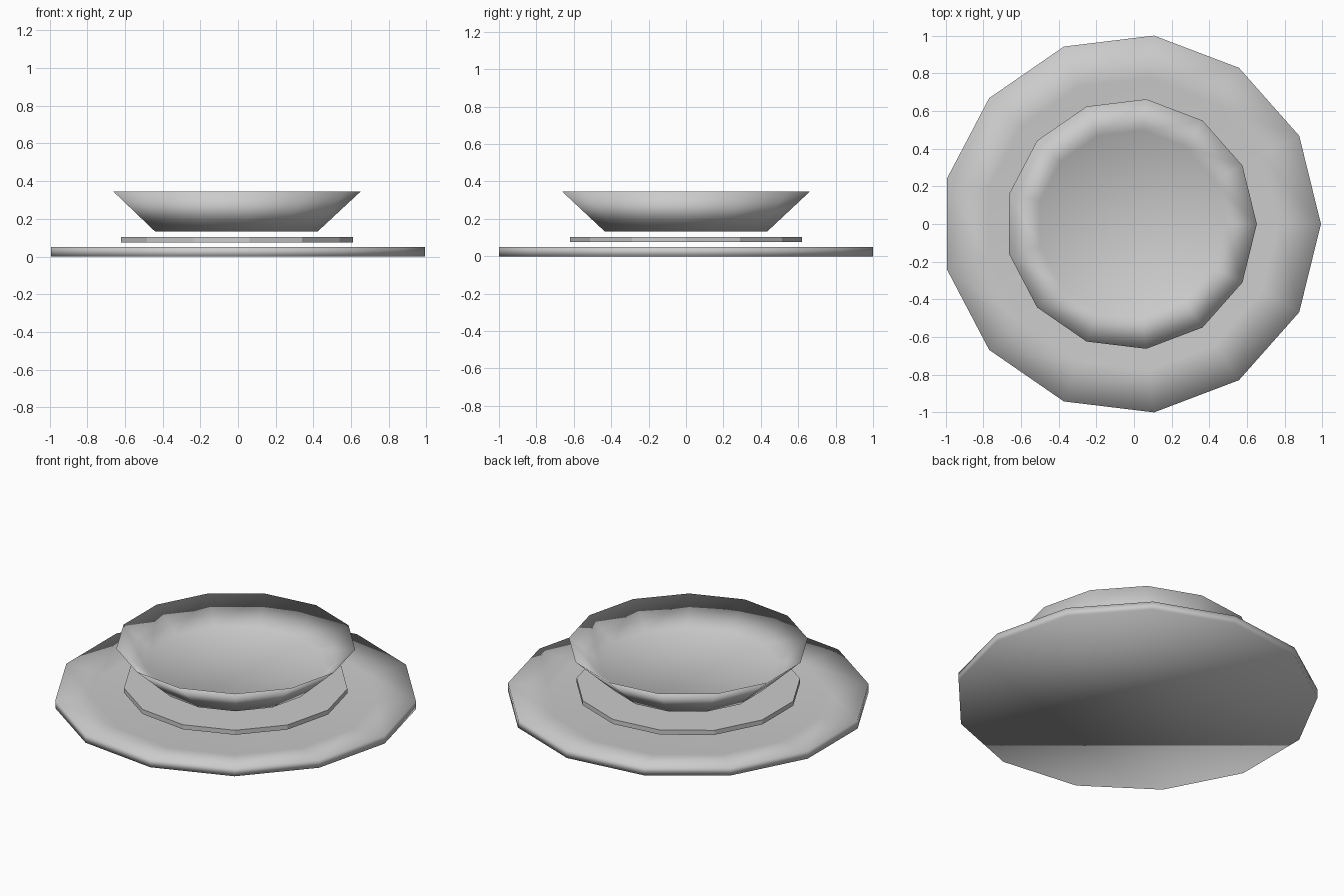
import bpy, bmesh
from math import cos, sin, tau

if "Cube" in bpy.data.objects:
    bpy.data.objects.remove(bpy.data.objects["Cube"])

SIDES = 13
CX = -0.015  # centres the bounding box of an odd-sided polygon


def turned(name, profile, smooth=True):
    """Solid turned from (radius, z) rings, capped at both ends."""
    bm = bmesh.new()
    rings = [[bm.verts.new((CX + r * cos(tau * i / SIDES), r * sin(tau * i / SIDES), z))
              for i in range(SIDES)] for r, z in profile]
    for a, b in zip(rings, rings[1:]):
        for i in range(SIDES):
            j = (i + 1) % SIDES
            bm.faces.new((a[i], a[j], b[j], b[i]))
    bm.faces.new(rings[0][::-1])
    bm.faces.new(rings[-1])
    for f in bm.faces:
        f.smooth = smooth
    mesh = bpy.data.meshes.new(name)
    bm.to_mesh(mesh)
    bm.free()
    obj = bpy.data.objects.new(name, mesh)
    bpy.context.collection.objects.link(obj)
    return obj


# Wide plate with a shallow dished top
turned("plate", [(1.007, 0.0), (1.007, 0.05), (0.78, 0.025)])

# Thin flat disc hovering above the plate
turned("middle_disc", [(0.624, 0.075), (0.624, 0.103)], smooth=False)

# Flared bowl with a recessed floor
turned("bowl", [(0.437, 0.132), (0.667, 0.346), (0.50, 0.22)])
